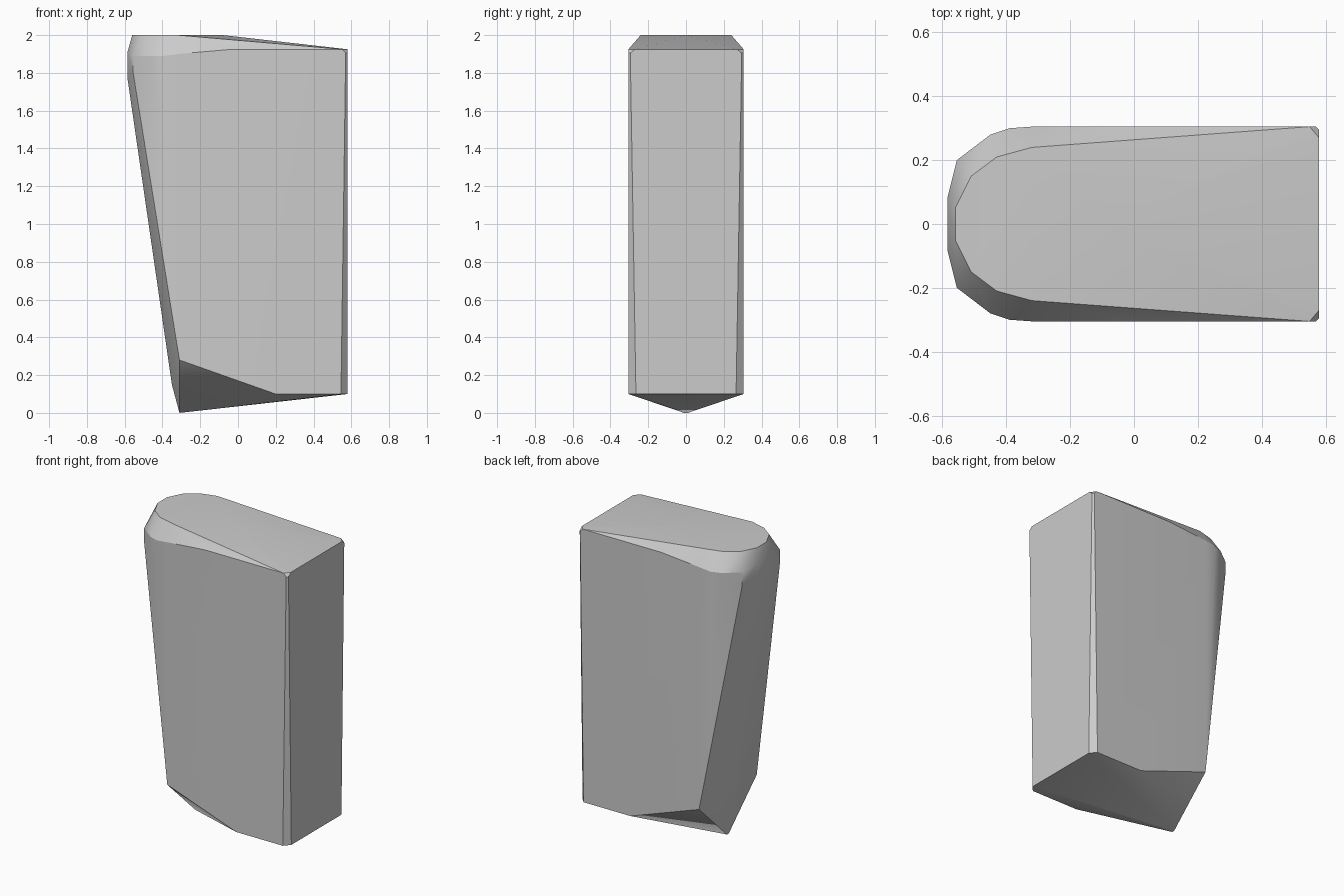
import bpy
import bmesh
import math

cube = bpy.data.objects.get("Cube")
if cube:
    bpy.data.objects.remove(cube, do_unlink=True)

# One plain grey for the whole block
grey = bpy.data.materials.new("plain grey")
grey.use_nodes = True
colour = (0.6, 0.6, 0.6, 1)
grey.diffuse_color = colour
grey.node_tree.nodes["Principled BSDF"].inputs["Base Color"].default_value = colour

# Half of the block's corners, mirrored across y
crown = [(-0.56, 0.05, 2), (-0.51, 0.15, 2), (-0.43, 0.21, 2),
         (-0.32, 0.24, 2), (-0.08, 0, 2)]
shoulder = [(-0.585, 0.08, 1.91), (-0.555, 0.2, 1.89), (-0.45, 0.28, 1.89),
            (-0.39, 0.3, 1.89), (-0.32, 0.305, 1.9), (-0.03, 0.305, 1.925)]
nose = [(-0.585, 0.08, 1.77), (-0.555, 0.2, 1.8), (-0.35, 0.03, 0.15)]
flat_end = [(0.55, 0.305, 1.925), (0.58, 0.27, 1.925), (0.58, 0.295, 1.905),
            (0.57, 0.305, 1.905), (0.545, 0.305, 0.1), (0.58, 0.265, 0.1)]
keel = [(-0.31, 0.01, 0), (-0.31, 0.305, 0.28), (0.2, 0.305, 0.1)]

# Wrap the corners in one convex skin
bm = bmesh.new()
for x, y, z in crown + shoulder + nose + flat_end + keel:
    for side in (1, -1):
        bm.verts.new((x, y * side, z))
bmesh.ops.remove_doubles(bm, verts=bm.verts, dist=0.001)
hull = bmesh.ops.convex_hull(bm, input=bm.verts)
loose = {g for g in hull["geom_interior"] if isinstance(g, bmesh.types.BMVert)}
bmesh.ops.delete(bm, geom=list(loose), context="VERTS")
bmesh.ops.dissolve_limit(bm, angle_limit=math.radians(0.5),
                         verts=bm.verts, edges=bm.edges)
bmesh.ops.recalc_face_normals(bm, faces=bm.faces)

mesh = bpy.data.meshes.new("tapered_block")
bm.to_mesh(mesh)
bm.free()
mesh.materials.append(grey)
block = bpy.data.objects.new("tapered_block", mesh)
bpy.context.collection.objects.link(block)

# Soft rounded end, crisp outer edges
bpy.ops.object.select_all(action="DESELECT")
block.select_set(True)
bpy.context.view_layer.objects.active = block
bpy.ops.object.shade_smooth_by_angle(angle=math.radians(30))
